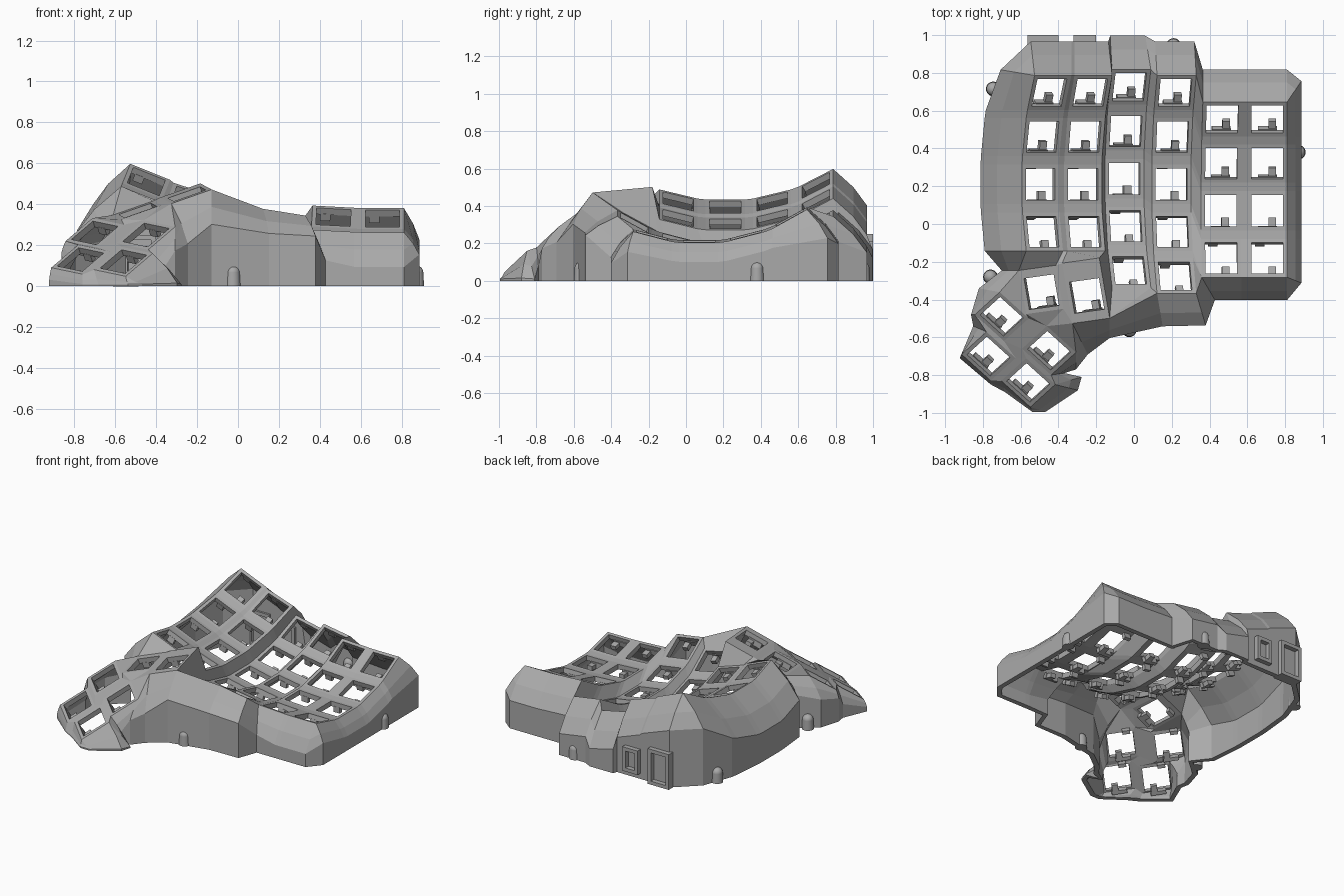
import bpy, bmesh
from math import radians, sin, cos
from mathutils import Matrix, Vector

if "Cube" in bpy.data.objects:
    bpy.data.objects.remove(bpy.data.objects["Cube"])

grey = bpy.data.materials.new("plastic_grey")
grey.use_nodes = True
grey.diffuse_color = (0.4, 0.4, 0.4, 1)
grey.node_tree.nodes["Principled BSDF"].inputs["Base Color"].default_value = (0.4, 0.4, 0.4, 1)


def finish(name, bm):
    mesh = bpy.data.meshes.new(name)
    bm.to_mesh(mesh)
    bm.free()
    mesh.materials.append(grey)
    obj = bpy.data.objects.new(name, mesh)
    bpy.context.collection.objects.link(obj)
    return obj


def add_box(bm, centre, size, frame=Matrix()):
    place = frame @ Matrix.Translation(centre) @ Matrix.Diagonal((*size, 1))
    bmesh.ops.create_cube(bm, size=1, matrix=place)


# Key frames: six curved columns
RADIUS, PITCH, FIRST = 1.0, 14.5, 29
columns = {  # x, y of lowest point, z, sideways tilt, rows
    "A": (-.495, .21, .395, 22, 4),
    "B": (-.27, .21, .305, 18, 4),
    "C": (-.05, .24, .17, 12, 5),
    "D": (.198, .21, .187, 9, 5),
    "E": (.46, .07, .212, 3, 4),
    "F": (.706, .07, .205, 0, 4),
}
frames = {}
for col, (x, y, z, tilt, rows) in columns.items():
    for row in range(rows):
        a = radians(FIRST - PITCH * row)
        arc = Matrix.Translation((0, RADIUS * sin(a), RADIUS * (1 - cos(a))))
        frames[f"{col}{row + 1}"] = (Matrix.Translation((x, y, z))
                                     @ Matrix.Rotation(radians(tilt), 4, "Y")
                                     @ arc @ Matrix.Rotation(a, 4, "X"))


# Key frames: thumb cluster on two sloping planes
def sloped(centre, slope, heading):
    up = Vector((-slope[0], -slope[1], 1)).normalized()
    across = Vector((*heading, slope[0] * heading[0] + slope[1] * heading[1])).normalized()
    m = Matrix((across, up.cross(across), up)).transposed().to_4x4()
    return Matrix.Translation(centre) @ m


upper, lower = ((.33, .15), (1, .14)), ((.32, .585), (.73, -.66))
frames["T1"] = sloped((-.49, -.36, .37), *upper)
frames["T2"] = sloped((-.25, -.38, .45), *upper)
frames["T3"] = sloped((-.70, -.49, .26), *lower)
frames["T4"] = sloped((-.45, -.67, .25), *lower)
frames["T5"] = sloped((-.77, -.70, .13), *lower)
frames["T6"] = sloped((-.56, -.84, .12), *lower)

# Key plates with square holes; corners run a, b, c, d from back left, clockwise
shell = bmesh.new()
corner = {}
long_plates = {"T1": (.13, .105), "T2": (.19, .135)}  # reach to back and front
for name, m in frames.items():
    back, front = long_plates.get(name, (.105, .105))
    signs = ((-1, 1), (1, 1), (1, -1), (-1, -1))
    outer = [shell.verts.new(m @ Vector((.105 * s, back if t > 0 else -front, 0)))
             for s, t in signs]
    inner = [shell.verts.new(m @ Vector((.084 * s, .084 * t, 0))) for s, t in signs]
    for i in range(4):
        j = (i + 1) % 4
        shell.faces.new((outer[i], inner[i], inner[j], outer[j]))
        corner[name + "abcd"[i]] = outer[i]


def web(text):
    shell.faces.new([corner[n] for n in text.split()])


# Webs between the keys
for col, data in columns.items():
    nxt = chr(ord(col) + 1)
    for r in range(1, data[4] + 1):
        s = r + 1
        below = f"{col}{s}" in frames
        if below:
            web(f"{col}{r}d {col}{r}c {col}{s}b {col}{s}a")
        if f"{nxt}{r}" in frames:
            web(f"{col}{r}b {nxt}{r}a {nxt}{r}d {col}{r}c")
            if below and f"{nxt}{s}" in frames:
                web(f"{col}{r}c {nxt}{r}d {nxt}{s}a {col}{s}b")
for text in ("D4c E4d D5b", "D5b E4d D5c",
             "A4d A4c T1b T1a", "A4c B4d T2a T1b", "B4d B4c T2b T2a", "B4c C4d C5a T2b",
             "T2b C5a C5d T2c", "C5d C5c T2c", "C5c D5d T2c",
             "T1b T2a T2d T1c", "T1d T1a T3a T3b",
             "T1c T4a T1d", "T1d T4a T3b", "T3b T4a T4d T3c", "T3d T3c T5b T5a",
             "T4d T4c T6b T6a", "T3c T4d T6a T5b", "T5b T6a T6d T5c",
             "T1c T2d T4a", "T2d T4b T4a"):
    web(text)

# Rim: each outer corner with its outward wall offset, and sometimes its drop
rim = [("A1a", -.18, .03), ("A1a", -.02, .18)]
rim += [("A1b", 0, .18), ("B1a", 0, .18), ("B1b", -.02, .18), ("C1a", -.01, .18),
        ("C1b", -.03, .18), ("D1a", -.01, .18), ("D1b", -.01, .18)]
rim += [(n, 0, .17) for n in ("E1a", "E1b", "F1a", "F1b")]
rim += [("F1b", .075, .11)]
rim += [(n, .075, 0) for n in ("F1c", "F2b", "F2c", "F3b", "F3c", "F4b")]
rim += [("F4c", .075, -.03), ("F4c", 0, -.12, .17), ("F4d", 0, -.12, .17),
        ("E4c", 0, -.12, .17), ("E4d", .07, -.12, .15), ("D5c", .05, -.17, .1),
        ("D5d", .03, -.175, .12), ("T2c", 0, -.105, .17),
        ("T2d", .08, -.165), ("T4b", 0, -.09), ("T4c", .07, .01), ("T6b", .14, .04),
        ("T6b", .12, -.03), ("T6c", .08, -.025), ("T6c", .01, -.025), ("T6d", .02, -.06),
        ("T5c", 0, -.02), ("T5d", -.01, -.02), ("T5a", -.07, .03), ("T3d", -.02, 0),
        ("T3a", -.11, .02), ("T1a", -.09, 0)]
rim += [(n, -.22, 0) for n in ("A4d", "A4a", "A3d", "A3a", "A2d", "A2a", "A1d")]

# Walls: ledge, shoulder, ground
strips = []
for n, dx, dy, *given in rim:
    p, d = corner[n].co, Vector((dx, dy, 0))
    drop = given[0] if given else .85 * d.length + .04
    ledge, shoulder = p + d * .6, p + d
    ledge.z = max(p.z - .5 * drop, .02)
    shoulder.z = max(p.z - drop, .01)
    ground = Vector((shoulder.x, shoulder.y, 0))
    strips.append([corner[n]] + [shell.verts.new(v) for v in (ledge, shoulder, ground)])
for i, s in enumerate(strips):
    t = strips[(i + 1) % len(strips)]
    for k in range(3):
        ring = list(dict.fromkeys((s[k], t[k], t[k + 1], s[k + 1])))
        shell.faces.new(ring)
bmesh.ops.recalc_face_normals(shell, faces=shell.faces)
shell.faces.ensure_lookup_table()
if shell.faces[0].normal.z < 0:
    bmesh.ops.reverse_faces(shell, faces=shell.faces)
case = finish("case_shell", shell)
solid = case.modifiers.new("thickness", "SOLIDIFY")
solid.thickness = .035
solid.offset = -1

# Switch holders under each key
holders = bmesh.new()
for m in frames.values():
    add_box(holders, (0, -.092, -.05), (.1, .025, .04), m)
    add_box(holders, (.025, -.065, -.055), (.04, .06, .03), m)
    add_box(holders, (-.04, .095, -.05), (.05, .025, .04), m)
finish("switch_holders", holders)

# Domed screw posts round the base
posts = bmesh.new()
for x, y in ((-.745, .715), (.21, .945), (.87, .38), (-.025, -.56), (-.76, -.28)):
    bmesh.ops.create_cone(posts, cap_ends=True, segments=20, radius1=.039, radius2=.036,
                          depth=.065, matrix=Matrix.Translation((x, y, .0325)))
    bmesh.ops.create_uvsphere(posts, u_segments=20, v_segments=10, radius=.036,
                              matrix=Matrix.Translation((x, y, .065)))
post_obj = finish("screw_posts", posts)

# Socket frames on the back wall
sockets = bmesh.new()
for x, w, low, high in ((-.482, .165, 0, .25), (-.26, .12, .04, .21)):
    mid, tall, bar = (low + high) / 2, high - low, .025
    for side in (-1, 1):
        add_box(sockets, (x + side * (w - bar) / 2, .96, mid), (bar, .08, tall))
        add_box(sockets, (x, .96, mid + side * (tall - bar) / 2), (w - 2 * bar, .08, bar))
finish("socket_frames", sockets)

# Smooth the posts only
bpy.ops.object.select_all(action="DESELECT")
post_obj.select_set(True)
bpy.context.view_layer.objects.active = post_obj
bpy.ops.object.shade_smooth_by_angle(angle=radians(35))
